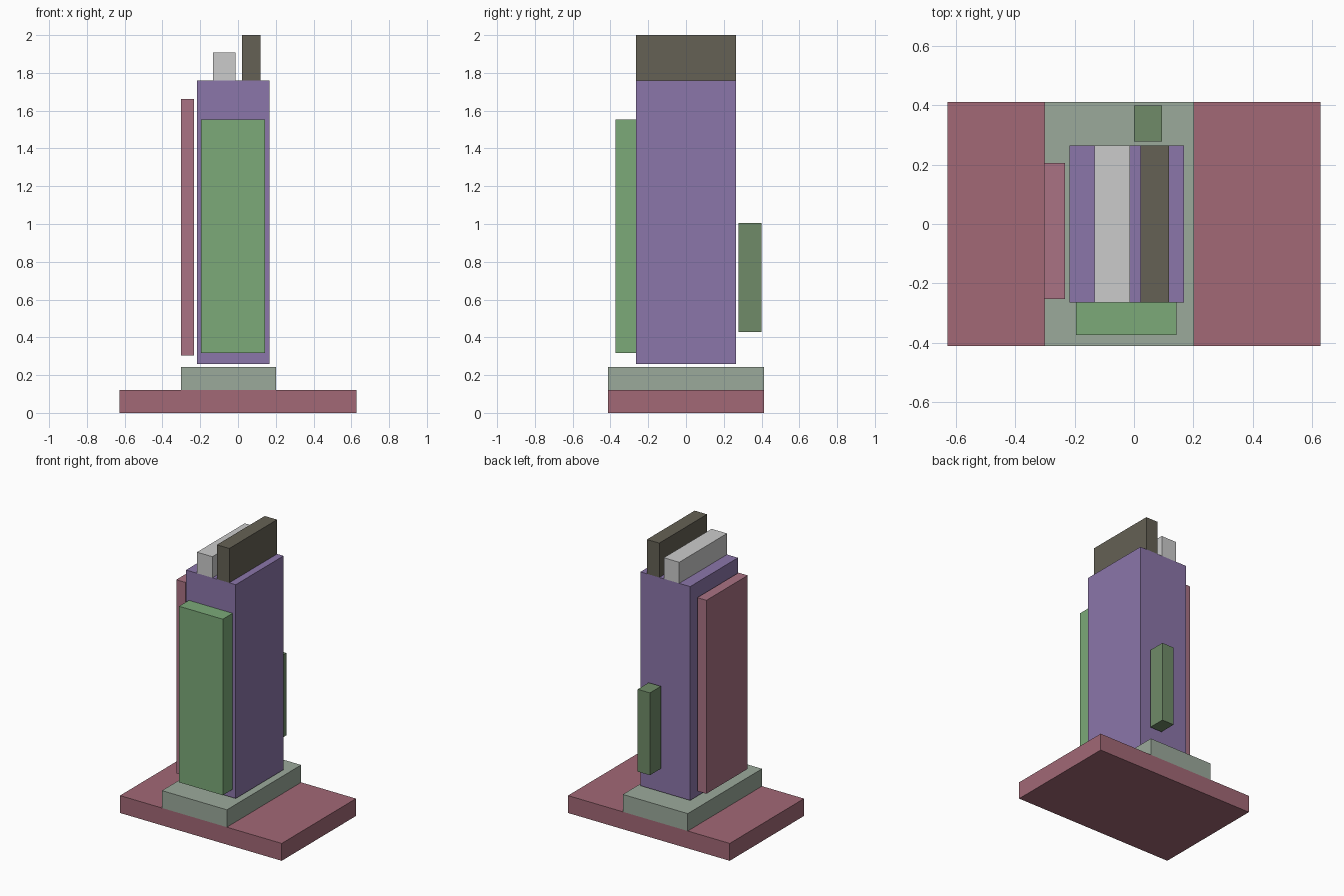
import bpy
import bmesh
from mathutils import Vector

if "Cube" in bpy.data.objects:
    bpy.data.objects.remove(bpy.data.objects["Cube"])


def box(name, x, y, z, color=None):
    """Axis-aligned box from (min, max) ranges, origin at its centre."""
    size = Vector((x[1] - x[0], y[1] - y[0], z[1] - z[0]))
    bm = bmesh.new()
    bmesh.ops.create_cube(bm, size=1)
    bmesh.ops.scale(bm, vec=size, verts=bm.verts)
    mesh = bpy.data.meshes.new(name)
    bm.to_mesh(mesh)
    bm.free()
    obj = bpy.data.objects.new(name, mesh)
    obj.location = (sum(x) / 2, sum(y) / 2, sum(z) / 2)
    bpy.context.collection.objects.link(obj)
    if color:
        mat = bpy.data.materials.new(name + "_color")
        mat.diffuse_color = (*color, 1)
        mat.use_nodes = True
        mat.node_tree.nodes["Principled BSDF"].inputs["Base Color"].default_value = mat.diffuse_color
        mesh.materials.append(mat)
    return obj


BASE_Y = (-0.412, 0.412)
TOWER_Y = (-0.265, 0.265)
TOWER_TOP = 1.759

# Ground slab and plinth
box("base_slab", (-0.628, 0.628), BASE_Y, (0, 0.122), (0.36, 0.14, 0.18))
box("plinth", (-0.302, 0.202), BASE_Y, (0.122, 0.244), (0.33, 0.40, 0.33))

# Main tower, hovering just above the plinth
box("tower", (-0.218, 0.168), TOWER_Y, (0.258, TOWER_TOP), (0.26, 0.18, 0.40))

# Slabs standing around the tower
box("front_panel", (-0.196, 0.144), (-0.374, -0.265), (0.316, 1.552), (0.20, 0.40, 0.19))
box("left_panel", (-0.303, -0.232), (-0.252, 0.206), (0.305, 1.663), (0.40, 0.17, 0.23))
box("back_block", (0.0, 0.095), (0.278, 0.400), (0.428, 1.006), (0.16, 0.26, 0.14))

# Roof ridges running the full depth of the tower
box("low_roof_ridge", (-0.133, -0.013), TOWER_Y, (TOWER_TOP, 1.907))
box("high_roof_ridge", (0.022, 0.118), TOWER_Y, (TOWER_TOP, 2.0), (0.13, 0.12, 0.09))
